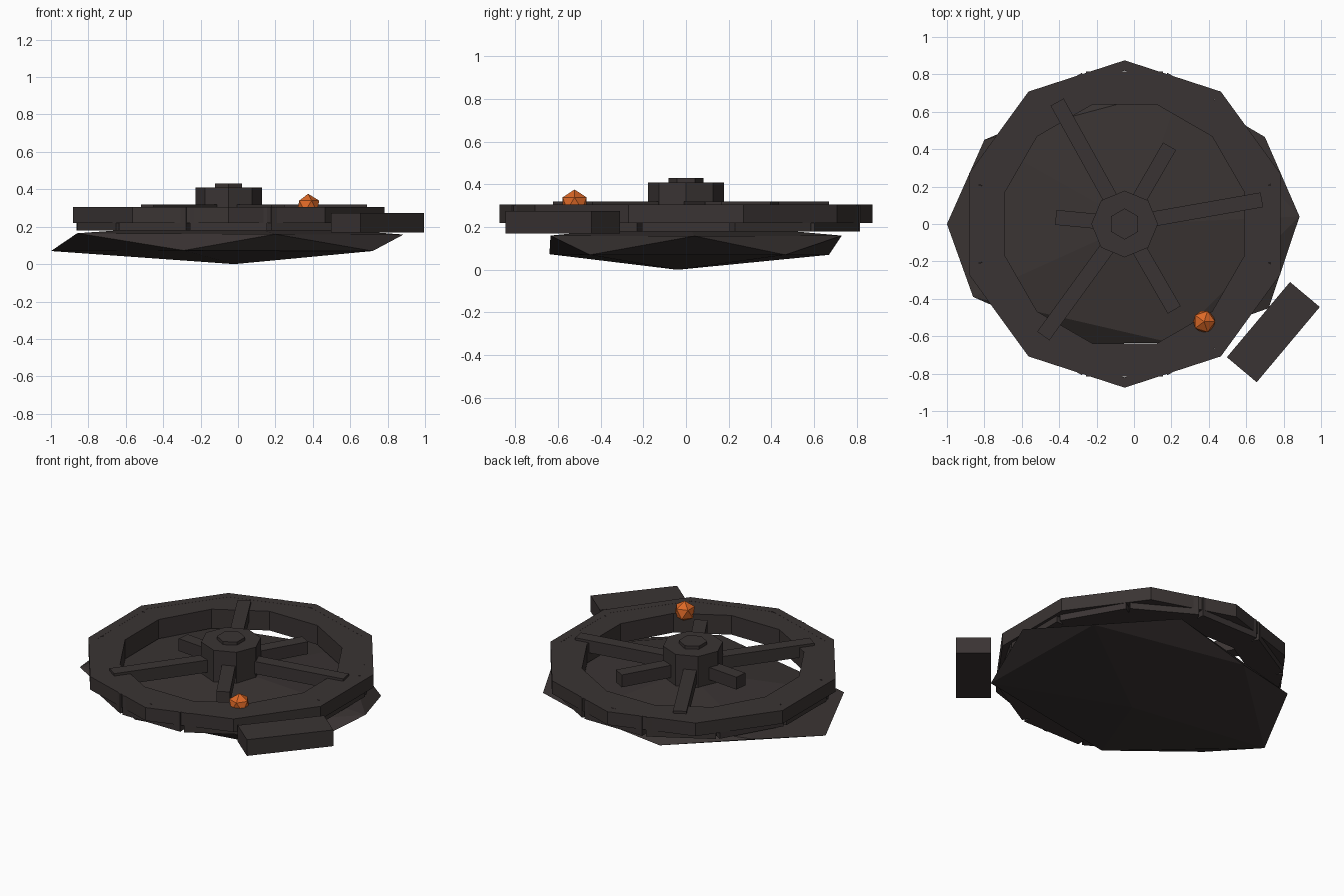
import bpy
import bmesh
from math import sin, cos, radians
from mathutils import Matrix, Vector

default = bpy.data.objects.get("Cube")
if default:
    bpy.data.objects.remove(default, do_unlink=True)

CENTRE = Vector((-0.05, 0, 0))


def material(name, colour):
    mat = bpy.data.materials.new(name)
    mat.use_nodes = True
    mat.diffuse_color = (*colour, 1)
    mat.node_tree.nodes["Principled BSDF"].inputs["Base Color"].default_value = (*colour, 1)
    return mat


charred = material("charred wood", (0.042, 0.034, 0.033))
ember_orange = material("ember orange", (0.72, 0.14, 0.02))


def finish(name, bm, mat):
    bmesh.ops.recalc_face_normals(bm, faces=bm.faces)
    mesh = bpy.data.meshes.new(name)
    bm.to_mesh(mesh)
    bm.free()
    mesh.materials.append(mat)
    obj = bpy.data.objects.new(name, mesh)
    bpy.context.collection.objects.link(obj)
    return obj


def polar(r, degrees, z):
    a = radians(degrees)
    return CENTRE + Vector((r * cos(a), r * sin(a), z))


def ring(name, outer, inner, z0, z1):
    """Closed band between two matching lists of (radius, angle)."""
    bm = bmesh.new()
    loops = [[bm.verts.new(polar(r, a, z)) for r, a in pts]
             for pts, z in ((outer, z0), (outer, z1), (inner, z1), (inner, z0))]
    n = len(outer)
    for k in range(4):
        p, q = loops[k], loops[(k + 1) % 4]
        for i in range(n):
            j = (i + 1) % n
            bm.faces.new((p[i], p[j], q[j], q[i]))
    return finish(name, bm, charred)


def prism(name, sides, r, z0, z1, turn):
    bm = bmesh.new()
    base = bm.faces.new([bm.verts.new(polar(r, turn + i * 360 / sides, z0))
                         for i in range(sides)])
    top = bmesh.ops.extrude_face_region(bm, geom=[base])["geom"]
    bmesh.ops.translate(bm, vec=(0, 0, z1 - z0),
                        verts=[v for v in top if isinstance(v, bmesh.types.BMVert)])
    return finish(name, bm, charred)


def box(name, centre, size, turn):
    bm = bmesh.new()
    place = Matrix.Translation(centre) @ Matrix.Rotation(radians(turn), 4, "Z")
    bmesh.ops.create_cube(bm, size=1, matrix=place @ Matrix.Diagonal((*size, 1)))
    return finish(name, bm, charred)


# Ten-sided outer tyre
tyre = [90 + 36 * i for i in range(10)]
ring("outer_tyre", [(0.875, a) for a in tyre], [(0.82, a) for a in tyre], 0.22, 0.305)

# Twelve-sided rim with a narrow notch at each joint
outer, inner = [], []
for i in range(12):
    a = 15 + 30 * i
    outer += [(0.84, a - 0.8), (0.79, a), (0.84, a + 0.8)]
    inner += [(0.661, a - 0.2), (0.662, a), (0.661, a + 0.2)]
ring("inner_rim", outer, inner, 0.18, 0.3045)

# Hub and cap
prism("hub", 8, 0.178, 0.20, 0.41, 0)
prism("hub_cap", 6, 0.083, 0.40, 0.43, 90)

# Whole and broken spokes: angle, length
spokes = [(119, 0.745), (60, 0.48), (10, 0.745), (-60, 0.53), (234, 0.74), (174.5, 0.37)]
for i, (angle, length) in enumerate(spokes):
    start = 0.1
    box(f"spoke_{i + 1}", polar((start + length) / 2, angle, 0.28),
        (length - start, 0.08, 0.08), angle)

# Fallen rim piece
box("broken_rim_piece", (0.745, -0.578, 0.222), (0.525, 0.208, 0.105), 50)

# Glowing ember
bm = bmesh.new()
bmesh.ops.create_icosphere(bm, subdivisions=1, radius=0.066,
                           matrix=Matrix.Translation((0.375, -0.522, 0.31)))
finish("ember", bm, ember_orange)

# Flat faceted mound under the wheel: two staggered rings and two tips
lower = [(-1.0, 0.0, 0.07), (-0.29, -0.64, 0.073), (0.72, -0.45, 0.07),
         (0.70, 0.465, 0.07), (-0.28, 0.67, 0.07)]
upper = [(-0.86, -0.39, 0.165), (0.2, -0.635, 0.16), (0.885, 0.04, 0.158),
         (0.25, 0.73, 0.16), (-0.80, 0.45, 0.165)]
bm = bmesh.new()
low = [bm.verts.new(p) for p in lower]
high = [bm.verts.new(p) for p in upper]
bottom_tip = bm.verts.new((-0.02, -0.04, 0))
top_tip = bm.verts.new((0, 0, 0.225))
for i in range(5):
    j = (i + 1) % 5
    bm.faces.new((bottom_tip, low[j], low[i]))
    bm.faces.new((low[i], low[j], high[i]))
    bm.faces.new((low[j], high[j], high[i]))
    bm.faces.new((top_tip, high[i], high[j]))
finish("ash_mound", bm, charred)
